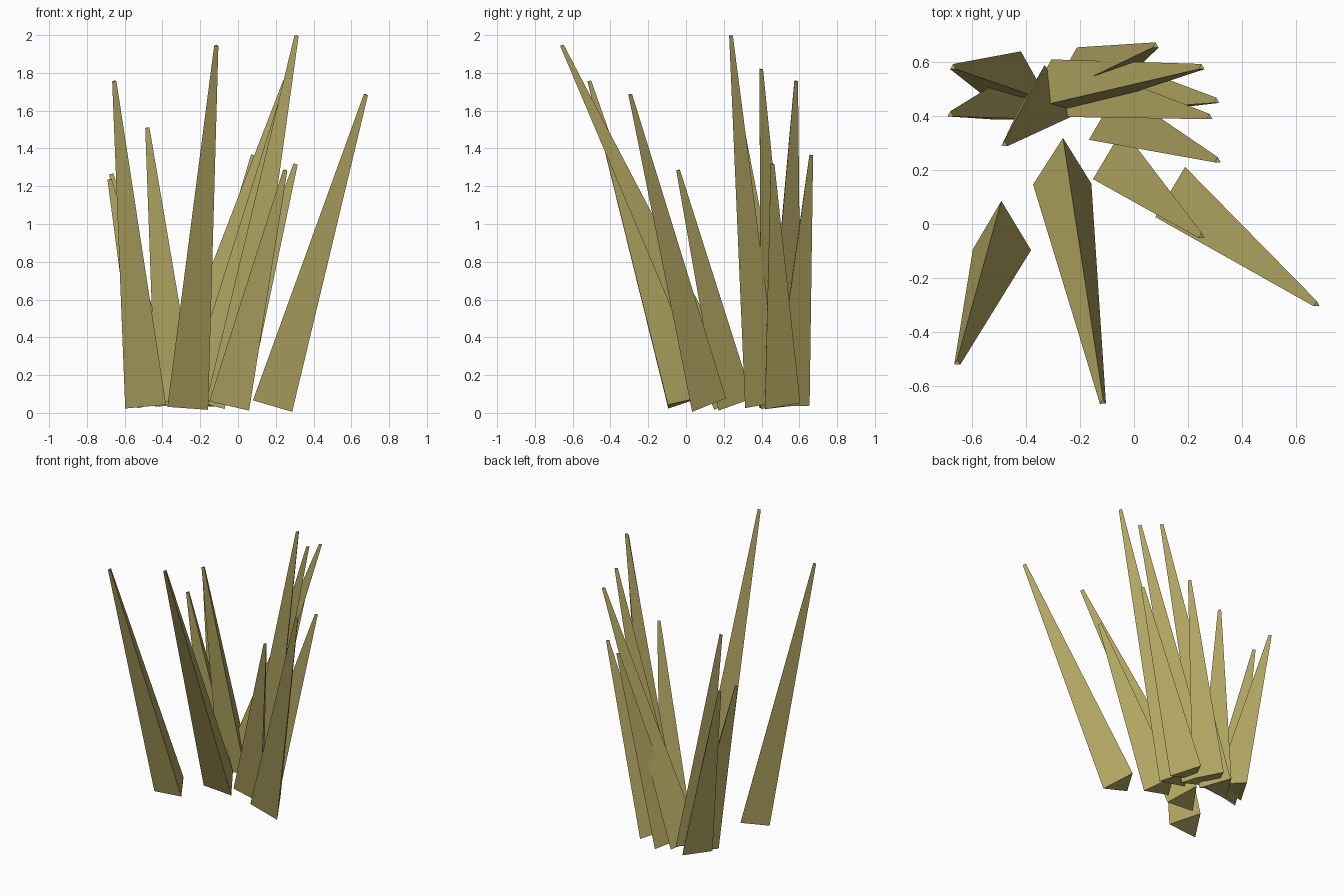
import bpy
import bmesh
from mathutils import Matrix, Vector

cube = bpy.data.objects.get("Cube")
if cube:
    bpy.data.objects.remove(cube, do_unlink=True)

# Single dry straw colour
STRAW = (0.45, 0.385, 0.123, 1)
straw = bpy.data.materials.new("dry_straw")
straw.use_nodes = True
straw.diffuse_color = STRAW
bsdf = next(n for n in straw.node_tree.nodes if n.type == "BSDF_PRINCIPLED")
bsdf.inputs["Base Color"].default_value = STRAW

BASE_RADIUS, TIP_RADIUS, ROOT_Z = 0.125, 0.013, 0.05
CORNER_TURN = Matrix.Rotation(0, 4, "Z")


def grass_blade(name, root, tip):
    """Three-sided tapered blade leaning from its root towards its tip."""
    root, tip = Vector((*root, ROOT_Z)), Vector(tip)
    lean = tip - root
    bm = bmesh.new()
    # Triangle with one corner towards the back, tapered to a small tip
    rings = []
    for radius, z in ((BASE_RADIUS, 0), (TIP_RADIUS, lean.length)):
        corner = Vector((0, radius, z))
        rings.append([bm.verts.new(Matrix.Rotation(i * 2.0944, 3, "Z") @ corner)
                      for i in range(3)])
    low, high = rings
    bm.faces.new(low[::-1])
    bm.faces.new(high)
    for i in range(3):
        j = (i + 1) % 3
        bm.faces.new((low[i], low[j], high[j], high[i]))
    tilt = Vector((0, 0, 1)).rotation_difference(lean).to_matrix().to_4x4()
    bm.transform(Matrix.Translation(root) @ tilt)
    mesh = bpy.data.meshes.new(name)
    bm.to_mesh(mesh)
    bm.free()
    mesh.materials.append(straw)
    bpy.context.collection.objects.link(bpy.data.objects.new(name, mesh))


# Root (x, y) and tip (x, y, z) of every blade in the tuft
BLADES = {
    "front_left_blade": ((0.185, 0.09), (0.677, -0.298, 1.685)),
    "front_middle_blade": ((-0.265, 0.205), (-0.115, -0.66, 1.945)),
    "front_right_blade": ((-0.49, -0.035), (-0.655, -0.515, 1.757)),
    "short_left_blade": ((-0.045, 0.23), (0.25, -0.045, 1.285)),
    "tallest_blade": ((-0.06, 0.375), (0.31, 0.235, 1.997)),
    "tall_left_blade": ((-0.175, 0.46), (0.28, 0.395, 1.82)),
    "outer_left_blade": ((-0.06, 0.48), (0.305, 0.455, 1.318)),
    "tall_back_blade": ((-0.305, 0.485), (0.25, 0.58, 1.757)),
    "short_back_blade": ((-0.21, 0.53), (0.08, 0.66, 1.365)),
    "inner_right_blade": ((-0.33, 0.465), (-0.48, 0.295, 1.51)),
    "outer_right_blade": ((-0.425, 0.45), (-0.68, 0.405, 1.237)),
    "back_right_blade": ((-0.42, 0.515), (-0.67, 0.58, 1.265)),
}
for name, (root, tip) in BLADES.items():
    grass_blade(name, root, tip)
